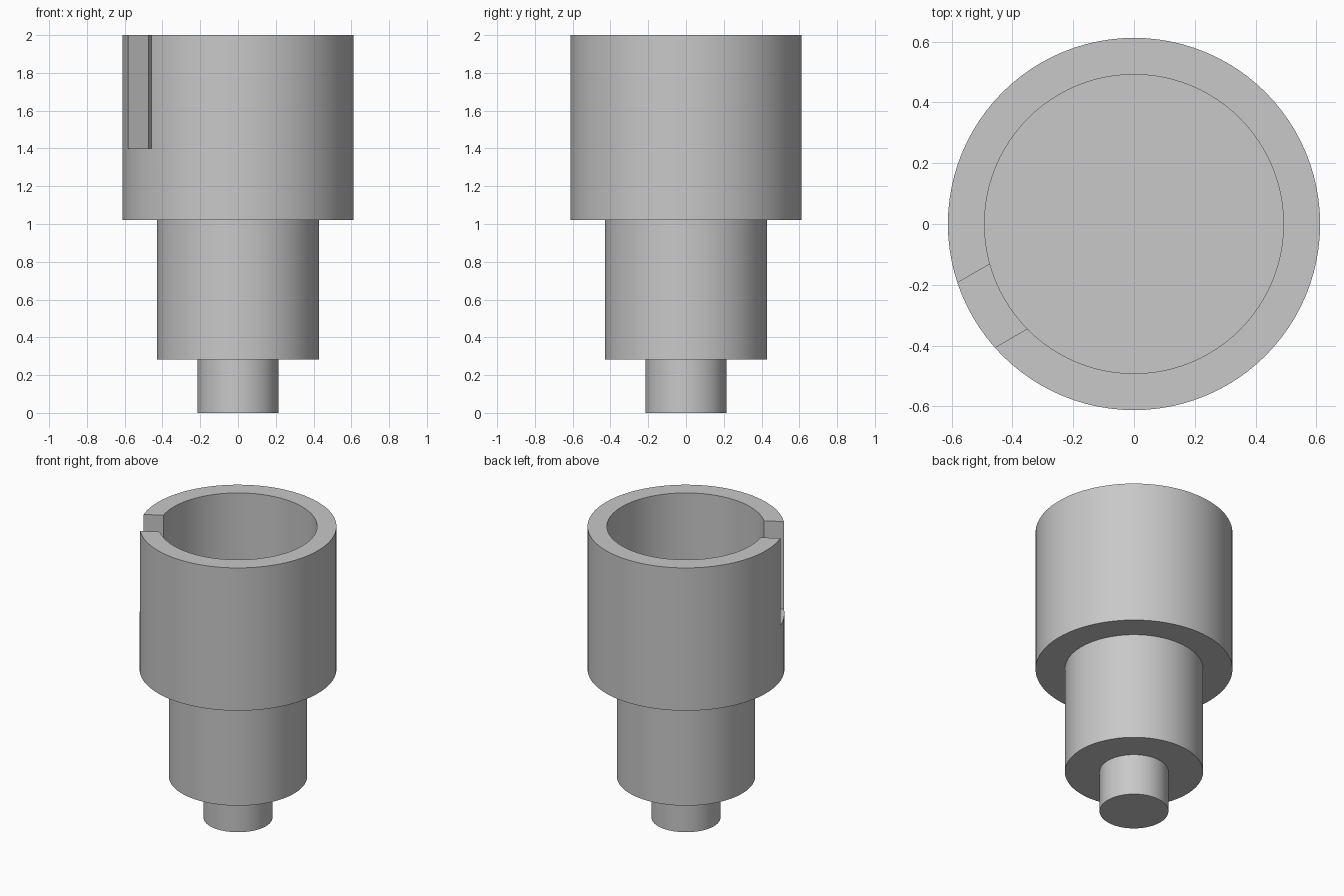
import bpy, bmesh, math
from mathutils import Matrix

if "Cube" in bpy.data.objects:
    bpy.data.objects.remove(bpy.data.objects["Cube"])

grey = bpy.data.materials.new("plain grey")
grey.diffuse_color = (0.58, 0.58, 0.58, 1)
grey.use_nodes = True
grey.node_tree.nodes["Principled BSDF"].inputs["Base Color"].default_value = grey.diffuse_color
SEGMENTS = 96

# Stepped outline: pin, shank, head, then down into the bore
profile = [(0, 0), (0.214, 0), (0.214, 0.283), (0.43, 0.283), (0.43, 1.02),
           (0.6125, 1.02), (0.6125, 2), (0.492, 2), (0.492, 1.18), (0, 1.18)]


def add_object(name, bm):
    bmesh.ops.recalc_face_normals(bm, faces=bm.faces)
    mesh = bpy.data.meshes.new(name)
    bm.to_mesh(mesh)
    bm.free()
    mesh.materials.append(grey)
    obj = bpy.data.objects.new(name, mesh)
    bpy.context.collection.objects.link(obj)
    return obj


# Socket body, turned around z
bm = bmesh.new()
verts = [bm.verts.new((r, 0, z)) for r, z in profile]
edges = [bm.edges.new(pair) for pair in zip(verts, verts[1:])]
bmesh.ops.spin(bm, geom=verts + edges, cent=(0, 0, 0), axis=(0, 0, 1),
               angle=math.tau, steps=SEGMENTS)
bmesh.ops.remove_doubles(bm, verts=bm.verts, dist=1e-4)
body = add_object("stepped_socket", bm)

# Slot cutter through one side of the head wall
bm = bmesh.new()
bmesh.ops.create_cube(bm, size=1, matrix=Matrix.Rotation(math.radians(210), 4, 'Z')
                      @ Matrix.Translation((0.55, 0, 1.8))
                      @ Matrix.Diagonal((0.5, 0.246, 0.8, 1)))
cutter = add_object("slot_cutter", bm)

cut = body.modifiers.new("slot", 'BOOLEAN')
cut.operation = 'DIFFERENCE'
cut.solver = 'EXACT'
cut.object = cutter
bpy.context.view_layer.objects.active = body
body.select_set(True)
bpy.ops.object.modifier_apply(modifier=cut.name)
bpy.data.objects.remove(cutter)

bpy.ops.object.shade_smooth_by_angle(angle=math.radians(30))
